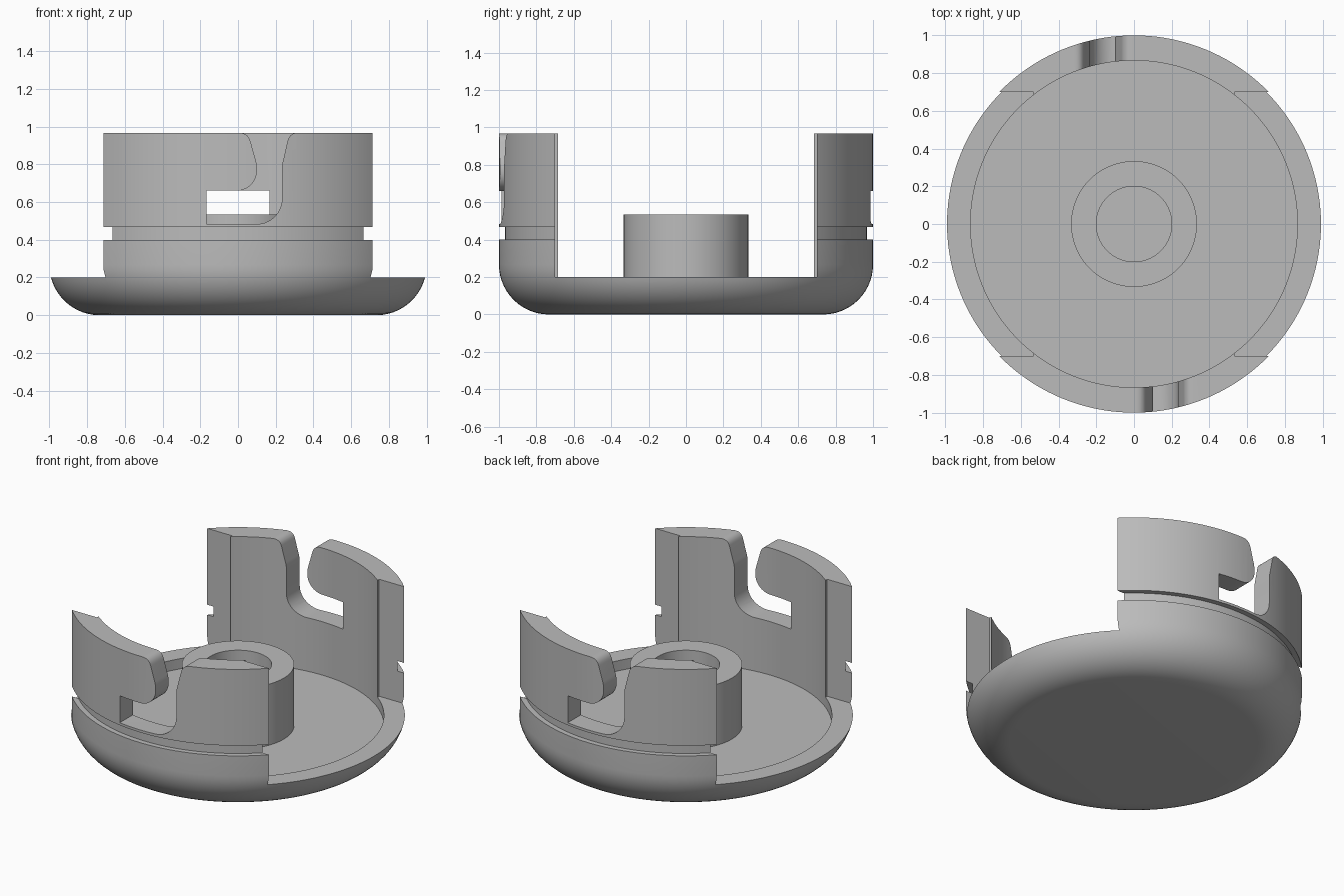
import bpy, bmesh, math
from mathutils import Matrix, Vector

old = bpy.data.objects.get("Cube")
if old:
    bpy.data.objects.remove(old, do_unlink=True)

U = 1 / 15  # design unit
SEGMENTS = 160

grey = bpy.data.materials.new("plain grey")
grey.use_nodes = True
colour = (0.5, 0.5, 0.5, 1)
grey.diffuse_color = colour
grey.node_tree.nodes["Principled BSDF"].inputs["Base Color"].default_value = colour


def make_object(name, bm):
    bmesh.ops.recalc_face_normals(bm, faces=bm.faces)
    mesh = bpy.data.meshes.new(name)
    bm.to_mesh(mesh)
    bm.free()
    obj = bpy.data.objects.new(name, mesh)
    bpy.context.collection.objects.link(obj)
    mesh.materials.append(grey)
    return obj


def arc(cx, cz, radius, start, end, steps=10):
    angles = [math.radians(start + (end - start) * i / steps) for i in range(steps + 1)]
    return [(cx + radius * math.cos(a), cz + radius * math.sin(a)) for a in angles]


def rounded(before, corner, after, reach, steps=8):
    # Soft corner drawn as a quadratic curve
    b, c, a = Vector(before), Vector(corner), Vector(after)
    p, q = c + (b - c).normalized() * reach, c + (a - c).normalized() * reach
    ts = [i / steps for i in range(steps + 1)]
    return [tuple(p * (1 - t) ** 2 + c * 2 * t * (1 - t) + q * t * t) for t in ts]


def lathe(name, profile):
    bm = bmesh.new()
    verts = [bm.verts.new((r * U, 0, z * U)) for r, z in profile]
    edges = [bm.edges.new(pair) for pair in zip(verts, verts[1:])]
    bmesh.ops.spin(bm, geom=verts + edges, axis=(0, 0, 1), cent=(0, 0, 0),
                   angle=math.tau, steps=SEGMENTS, use_merge=True)
    bmesh.ops.remove_doubles(bm, verts=bm.verts, dist=1e-5)
    return make_object(name, bm)


def cut(target, cutter):
    cutter.hide_render = True
    mod = target.modifiers.new("cut", "BOOLEAN")
    mod.operation = "DIFFERENCE"
    mod.solver = "EXACT"
    mod.object = cutter
    bpy.context.view_layer.objects.active = target
    bpy.ops.object.modifier_apply(modifier=mod.name)
    bpy.data.objects.remove(cutter, do_unlink=True)


# Cup with rounded base, outer groove, recessed floor and hollow centre boss
profile = [(0, 0)] + arc(11, 4, 4, -90, 0, 14)
profile += [(15, 6), (14.5, 6), (14.5, 7), (15, 7), (15, 14.5), (13, 14.5),
            (13, 2), (5, 2), (5, 8), (3, 8), (3, 2), (0, 2)]
cap = lathe("bayonet_cap", profile)

# Side openings that leave a front and a back wall
for side in (-1, 1):
    bm = bmesh.new()
    bmesh.ops.create_cube(bm, size=1, matrix=Matrix.Translation((side * 14 * U, 0, 11 * U))
                          @ Matrix.Diagonal((12 * U, 21 * U, 16 * U, 1)))
    cut(cap, make_object("side_opening_cutter", bm))

# Hooked locking slots, one per wall, turned half a circle apart
top = 14.5
outline = [(-2.5, 7.25)] + arc(1.5, 9.25, 2, -90, 0)
outline += rounded((3.5, 9.25), (3.5, 12), (4.2, top), 0.4)
outline += rounded((3.5, 12), (4.1, top), (6, top), 0.65)
outline += [(4.75, 16), (0.1, 16)]
outline += rounded((-1, top), (0.8, top), (1.5, 12), 0.7)
outline += rounded((0.8, top), (1.5, 12), (1.5, 11.5), 0.4)
outline += arc(-0.1, 11.5, 1.6, 0, -90) + [(-2.5, 9.9)]
for turn in (0, math.pi):
    bm = bmesh.new()
    face = bm.faces.new([bm.verts.new((x * U, -16 * U, z * U)) for x, z in outline])
    solid = bmesh.ops.extrude_face_region(bm, geom=[face])
    moved = [v for v in solid["geom"] if isinstance(v, bmesh.types.BMVert)]
    bmesh.ops.translate(bm, verts=moved, vec=(0, 6 * U, 0))
    bmesh.ops.rotate(bm, verts=bm.verts, matrix=Matrix.Rotation(turn, 3, "Z"))
    cut(cap, make_object("slot_cutter", bm))

# Smooth curved faces with crisp edges
bpy.ops.object.select_all(action="DESELECT")
cap.select_set(True)
bpy.context.view_layer.objects.active = cap
bpy.ops.object.shade_smooth_by_angle(angle=math.radians(30))
